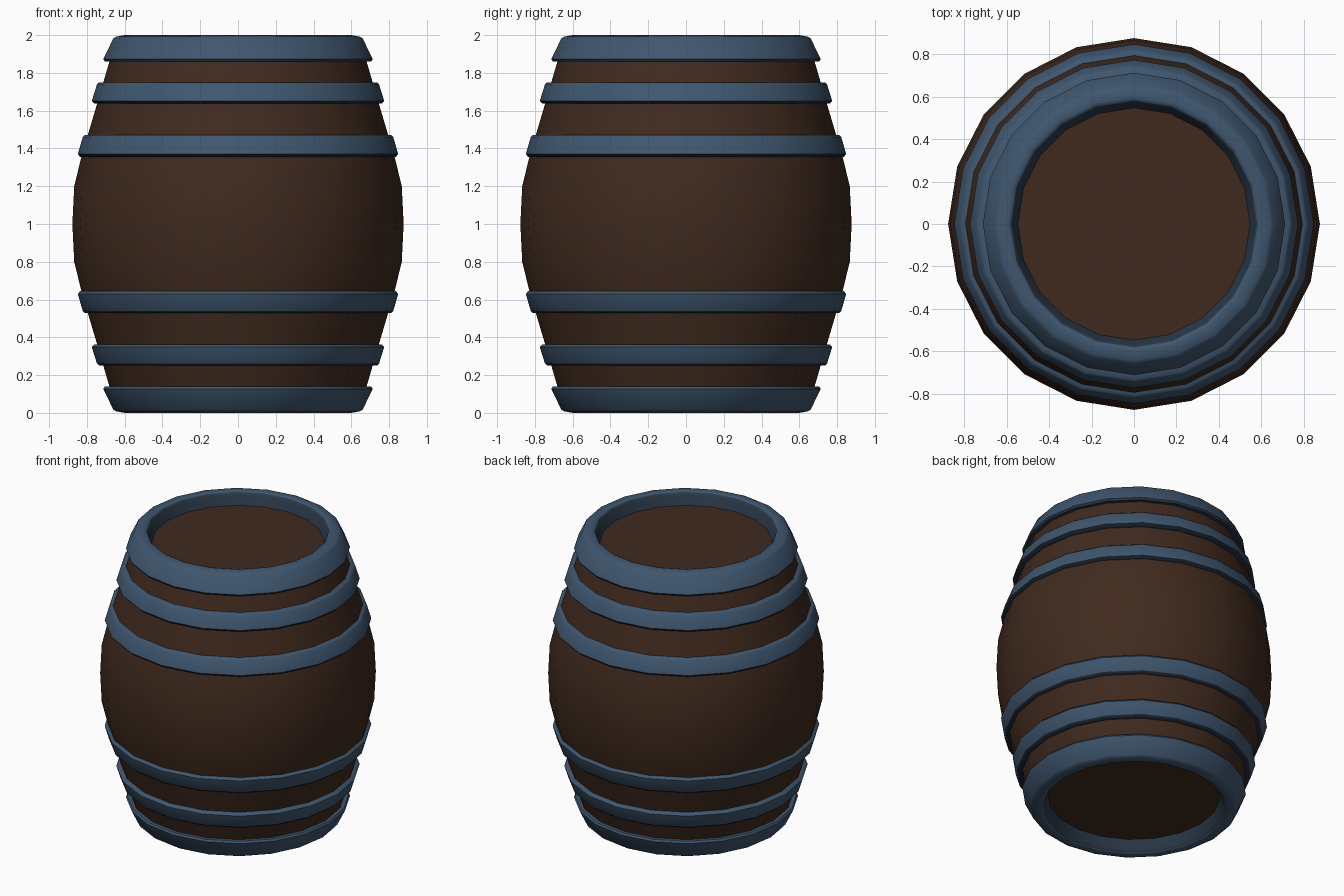
import bpy, bmesh, math

if "Cube" in bpy.data.objects:
    bpy.data.objects.remove(bpy.data.objects["Cube"])

SIDES = 20


def material(name, rgb):
    m = bpy.data.materials.new(name)
    m.diffuse_color = (*rgb, 1)
    m.use_nodes = True
    m.node_tree.nodes["Principled BSDF"].inputs["Base Color"].default_value = m.diffuse_color
    return m


wood = material("dark_wood", (0.051, 0.023, 0.013))
steel = material("blue_iron", (0.050, 0.094, 0.158))
dark = material("dark_iron", (0.015, 0.024, 0.040))
inner = material("dull_iron", (0.023, 0.040, 0.066))


def lathe(name, profile, mats, closed=False, caps=False, rule=None):
    """Revolve (radius, z) points around z; rule(face) picks the second colour."""
    bm = bmesh.new()
    rings = []
    for r, z in profile:
        rings.append([bm.verts.new((r * math.cos(2 * math.pi * i / SIDES),
                                    r * math.sin(2 * math.pi * i / SIDES), z))
                      for i in range(SIDES)])
    pairs = list(zip(rings, rings[1:]))
    if closed:
        pairs.append((rings[-1], rings[0]))
    for a, b in pairs:
        for i in range(SIDES):
            j = (i + 1) % SIDES
            bm.faces.new((a[i], a[j], b[j], b[i]))
    if caps:
        bm.faces.new(rings[0][::-1])
        bm.faces.new(rings[-1])
    bmesh.ops.recalc_face_normals(bm, faces=bm.faces)
    bm.normal_update()
    if rule:
        for f in bm.faces:
            f.material_index = int(rule(f))
    me = bpy.data.meshes.new(name)
    bm.to_mesh(me)
    bm.free()
    for m in mats:
        me.materials.append(m)
    ob = bpy.data.objects.new(name, me)
    bpy.context.collection.objects.link(ob)
    bpy.ops.object.select_all(action='DESELECT')
    ob.select_set(True)
    bpy.context.view_layer.objects.active = ob
    bpy.ops.object.shade_smooth_by_angle(angle=math.radians(50))
    return ob


def flip(profile):
    """Mirror a profile about the middle of the barrel."""
    return [(r, 2 - z) for r, z in profile]


def faces_down(f):
    return f.normal.z < -0.5


def faces_inward(f):
    c = f.calc_center_median()
    return f.normal.x * c.x + f.normal.y * c.y < 0 and abs(f.normal.z) < 0.6


# Bulging wooden body with recessed lid and base
upper = [(0.867, 1.2), (0.828, 1.36), (0.745, 1.64), (0.675, 1.88), (0.66, 1.915)]
lathe("barrel_body", flip(upper)[::-1] + [(0.877, 1.0)] + upper, [wood], caps=True)

# Hoops: wide edge towards the middle on both halves, worn dark underneath
for label, z0, z1, r0, r1 in (("middle", 1.355, 1.472, 0.848, 0.822),
                              ("outer", 1.637, 1.75, 0.774, 0.747)):
    p = [(r0 - 0.05, z0), (r0 - 0.013, z0), (r0, z0 + 0.015),
         (r1, z1 - 0.012), (r1 - 0.012, z1), (r1 - 0.05, z1)]
    for half, prof in (("upper_", p), ("lower_", flip(p))):
        lathe(half + label + "_hoop", prof, [steel, dark], closed=True, rule=faces_down)

# Thick end rims that curl over the lid, with a dull inner wall
rim = [(0.65, 1.86), (0.705, 1.86), (0.713, 1.873), (0.66, 1.983), (0.645, 1.992),
       (0.60, 2.0), (0.582, 1.993), (0.572, 1.975), (0.546, 1.91)]
lathe("top_rim", rim, [steel, inner], closed=True,
      rule=lambda f: faces_inward(f) or faces_down(f))
lathe("bottom_rim", flip(rim), [steel, inner], closed=True, rule=faces_inward)
